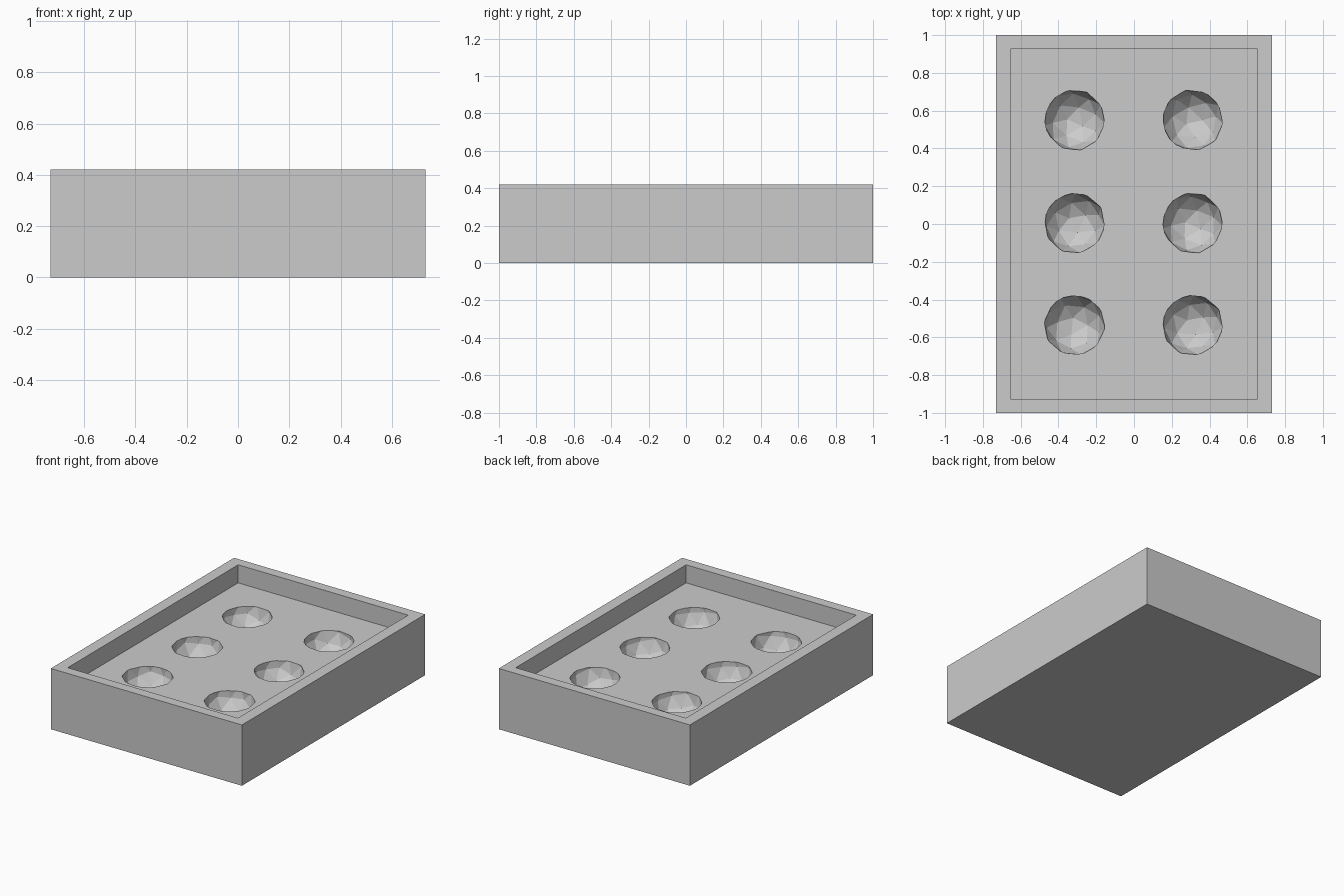
import bpy, bmesh, math
from mathutils import Matrix

if "Cube" in bpy.data.objects:
    bpy.data.objects.remove(bpy.data.objects["Cube"])

W, L, H = 1.46, 2.0, 0.42      # outer tray size
FLOOR = 0.295                  # recessed deck height
R = 0.163                      # dimple radius


def mesh_object(name, bm):
    me = bpy.data.meshes.new(name)
    bm.to_mesh(me)
    bm.free()
    ob = bpy.data.objects.new(name, me)
    bpy.context.collection.objects.link(ob)
    return ob


def add_box(bm, size, centre):
    bmesh.ops.create_cube(bm, size=1, matrix=Matrix.Translation(centre) @ Matrix.Diagonal((*size, 1)))


def cut(target, cutter):
    mod = target.modifiers.new(cutter.name, 'BOOLEAN')
    mod.operation = 'DIFFERENCE'
    mod.solver = 'EXACT'
    mod.object = cutter
    bpy.context.view_layer.objects.active = target
    bpy.ops.object.modifier_apply(modifier=mod.name)
    bpy.data.objects.remove(cutter)


# Solid tray block
bm = bmesh.new()
add_box(bm, (W, L, H), (0, 0, H / 2))
tray = mesh_object("tray", bm)

# Recess inside the raised rim
bm = bmesh.new()
add_box(bm, (1.30, 1.86, 0.4), (0, 0, FLOOR + 0.2))
cut(tray, mesh_object("recess_cutter", bm))

# Six faceted bowl-shaped dimples, each turned a little differently
bm = bmesh.new()
for i, x in enumerate((-0.315, 0.31)):
    for j, y in enumerate((-0.535, 0.005, 0.55)):
        turn = Matrix.Rotation(math.radians(12 + 36 * (i + j)), 4, 'Z') @ Matrix.Rotation(math.radians(14), 4, 'X')
        bmesh.ops.create_icosphere(bm, subdivisions=2, radius=R,
                                   matrix=Matrix.Translation((x, y, FLOOR + 0.003)) @ turn)
cut(tray, mesh_object("dimple_cutter", bm))
